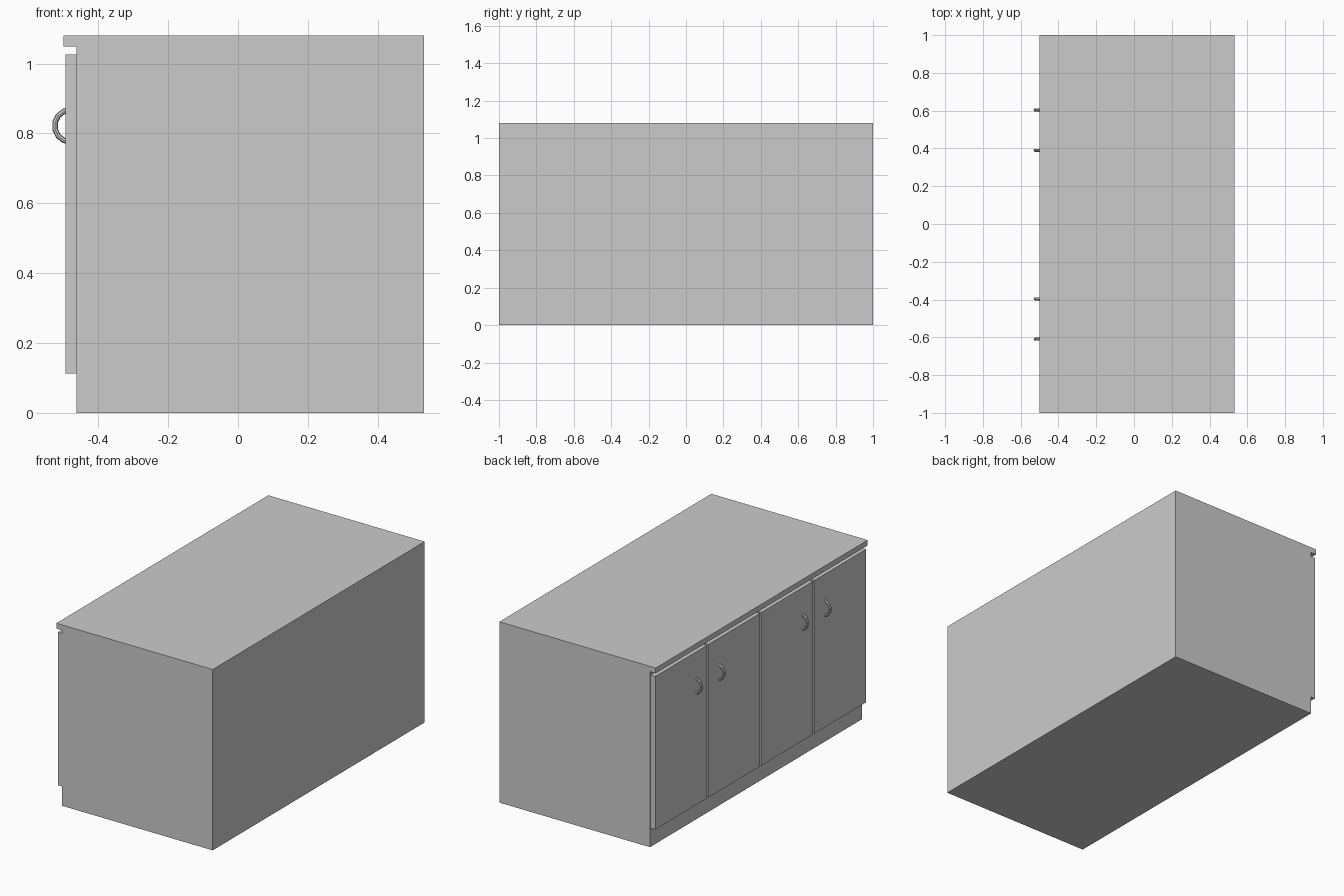
import bpy, bmesh, math
from mathutils import Matrix, Vector

if "Cube" in bpy.data.objects:
    bpy.data.objects.remove(bpy.data.objects["Cube"])

FRONT, BACK, HEIGHT = -0.462, 0.533, 1.08


def make_object(name, bm):
    bmesh.ops.recalc_face_normals(bm, faces=bm.faces)
    mesh = bpy.data.meshes.new(name)
    bm.to_mesh(mesh)
    bm.free()
    ob = bpy.data.objects.new(name, mesh)
    bpy.context.collection.objects.link(ob)
    return ob


def extrude_profile(name, pts, y0, y1):
    bm = bmesh.new()
    face = bm.faces.new([bm.verts.new((x, y0, z)) for x, z in pts])
    res = bmesh.ops.extrude_face_region(bm, geom=[face])
    verts = [g for g in res["geom"] if isinstance(g, bmesh.types.BMVert)]
    bmesh.ops.translate(bm, verts=verts, vec=(0, y1 - y0, 0))
    # extrusion keeps the starting face as the near cap
    return make_object(name, bm)


def handle(name, y):
    # half ring, swept from a round section, ends sunk into the door
    bm = bmesh.new()
    centre = Vector((-0.479, y, 0.8215))
    mat = Matrix.Translation(centre + Vector((0, 0, -0.046)))
    mat = mat @ Matrix.Rotation(math.pi / 2, 4, 'Y')
    bmesh.ops.create_circle(bm, cap_ends=True, segments=8, radius=0.008, matrix=mat)
    bmesh.ops.spin(bm, geom=bm.verts[:] + bm.edges[:] + bm.faces[:], cent=centre,
                   axis=(0, 1, 0), angle=math.pi, steps=7)
    ob = make_object(name, bm)
    for p in ob.data.polygons:
        p.use_smooth = False
    return ob


# Two identical cabinets side by side
for i, y0 in enumerate((-1.0, 0.0)):
    # carcass with overhanging worktop edge
    extrude_profile(f"cabinet_body_{i}",
                    [(FRONT, 0), (BACK, 0), (BACK, HEIGHT), (-0.5, HEIGHT),
                     (-0.5, 1.048), (FRONT, 1.048)], y0, y0 + 1)
    for j, side in enumerate((-1, 1)):
        mid = y0 + 0.5
        # door panel
        a, b = sorted((mid + side * 0.007, mid + side * 0.495))
        extrude_profile(f"door_{i}_{j}",
                        [(-0.494, 0.112), (FRONT, 0.112),
                         (FRONT, 1.026), (-0.494, 1.026)], a, b)
        # pull handle
        handle(f"handle_{i}_{j}", mid - 0.003 + side * 0.107)
